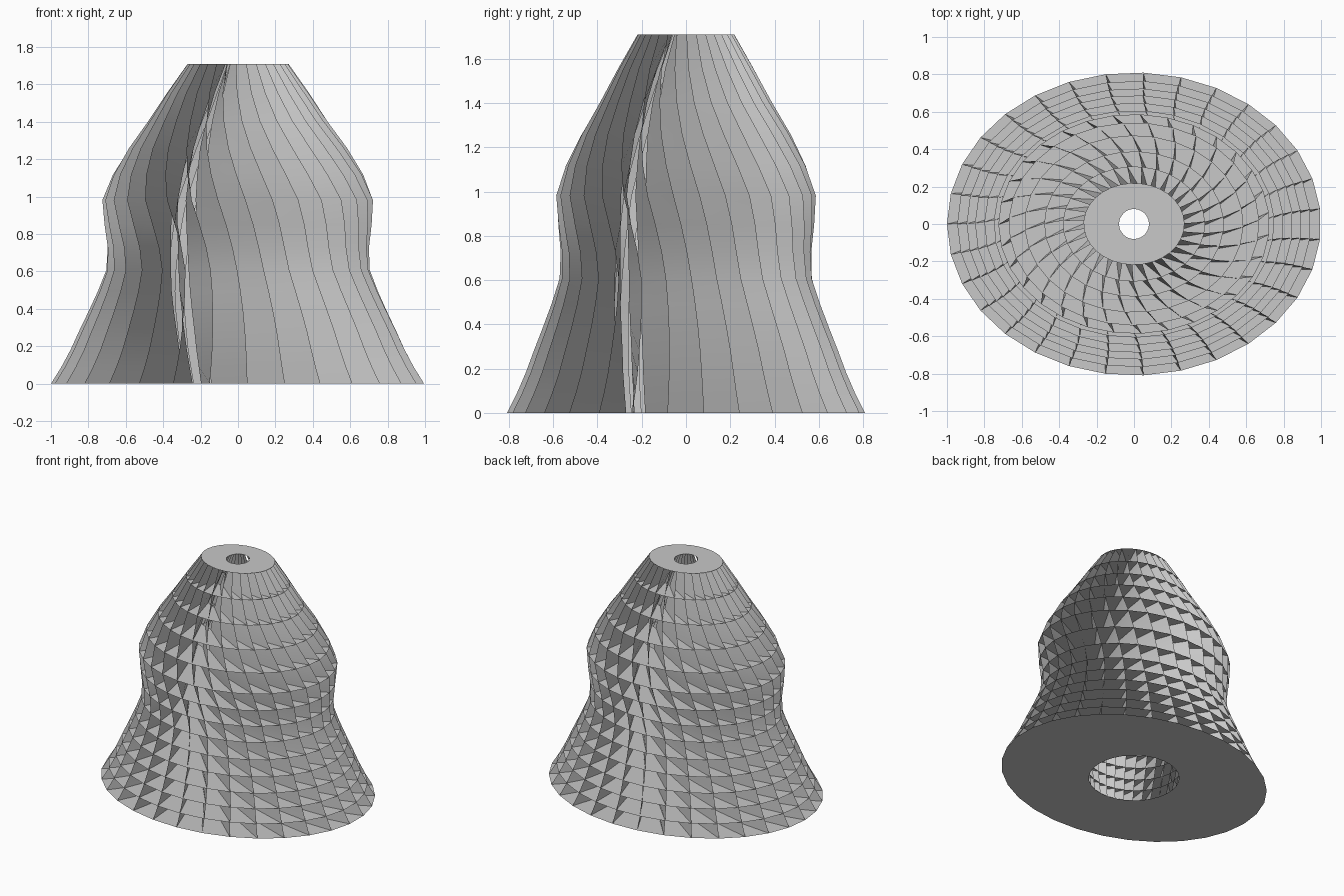
import bpy
import bmesh
from math import cos, sin, pi, radians

cube = bpy.data.objects.get("Cube")
if cube:
    bpy.data.objects.remove(cube, do_unlink=True)

SIDES = 31
HEIGHT = 1.71
DEPTH_RATIO = 0.81
INNER_SKEW = radians(-30)
TWIST = radians(-28)

# Half-widths of the outer ellipse and of the bore, bottom to top
OUTER = [1.0, 0.945, 0.895, 0.85, 0.80, 0.75, 0.705, 0.70,
         0.715, 0.725, 0.67, 0.585, 0.48, 0.38, 0.27]
INNER = [0.315, 0.335, 0.355, 0.37, 0.385, 0.395, 0.395, 0.39,
         0.38, 0.365, 0.325, 0.28, 0.22, 0.155, 0.08]
LEVELS = len(OUTER)

grey = bpy.data.materials.new("light_grey")
grey.use_nodes = True
colour = (0.58, 0.58, 0.58, 1.0)
grey.diffuse_color = colour
grey.node_tree.nodes["Principled BSDF"].inputs["Base Color"].default_value = colour


def ellipse_point(level, i, radius, ratio, skew):
    # Levels lie closer together near the foot
    t = level / (LEVELS - 1)
    rise = t * (0.7 + 0.3 * t)
    # The twist eases in above the foot and out at the top
    ease = rise ** 1.5
    a = 2 * pi * (i + 0.5) / SIDES + skew + TWIST * ease * ease * (3 - 2 * ease)
    return radius * cos(a), radius * ratio * sin(a), HEIGHT * rise


def outer_point(level, i):
    return ellipse_point(level, i, OUTER[level], DEPTH_RATIO, 0)


def inner_point(level, i):
    # The bore is round at both ends and oval in the middle
    ratio = 1 - 0.16 * sin(pi * level / (LEVELS - 1))
    return ellipse_point(level, i, INNER[level], ratio, INNER_SKEW)


def finish(bm, name, smooth):
    mesh = bpy.data.meshes.new(name)
    for face in bm.faces:
        face.smooth = smooth
    bm.to_mesh(mesh)
    bm.free()
    mesh.materials.append(grey)
    obj = bpy.data.objects.new(name, mesh)
    bpy.context.collection.objects.link(obj)


# Stacked flat ring shelves; the lowest one faces down
bm = bmesh.new()
for level in range(LEVELS):
    outer = [bm.verts.new(outer_point(level, i)) for i in range(SIDES)]
    inner = [bm.verts.new(inner_point(level, i)) for i in range(SIDES)]
    for i in range(SIDES):
        j = (i + 1) % SIDES
        quad = [outer[i], outer[j], inner[j], inner[i]]
        bm.faces.new(quad if level else quad[::-1])
finish(bm, "ring_shelves", False)

# Slanted upright ribs running from the bore to the rim
bm = bmesh.new()
for i in range(SIDES):
    rim = [bm.verts.new(outer_point(k, i)) for k in range(LEVELS)]
    bore = [bm.verts.new(inner_point(k, i)) for k in range(LEVELS)]
    for k in range(LEVELS - 1):
        bm.faces.new((rim[k], rim[k + 1], bore[k + 1], bore[k]))
finish(bm, "upright_ribs", True)
